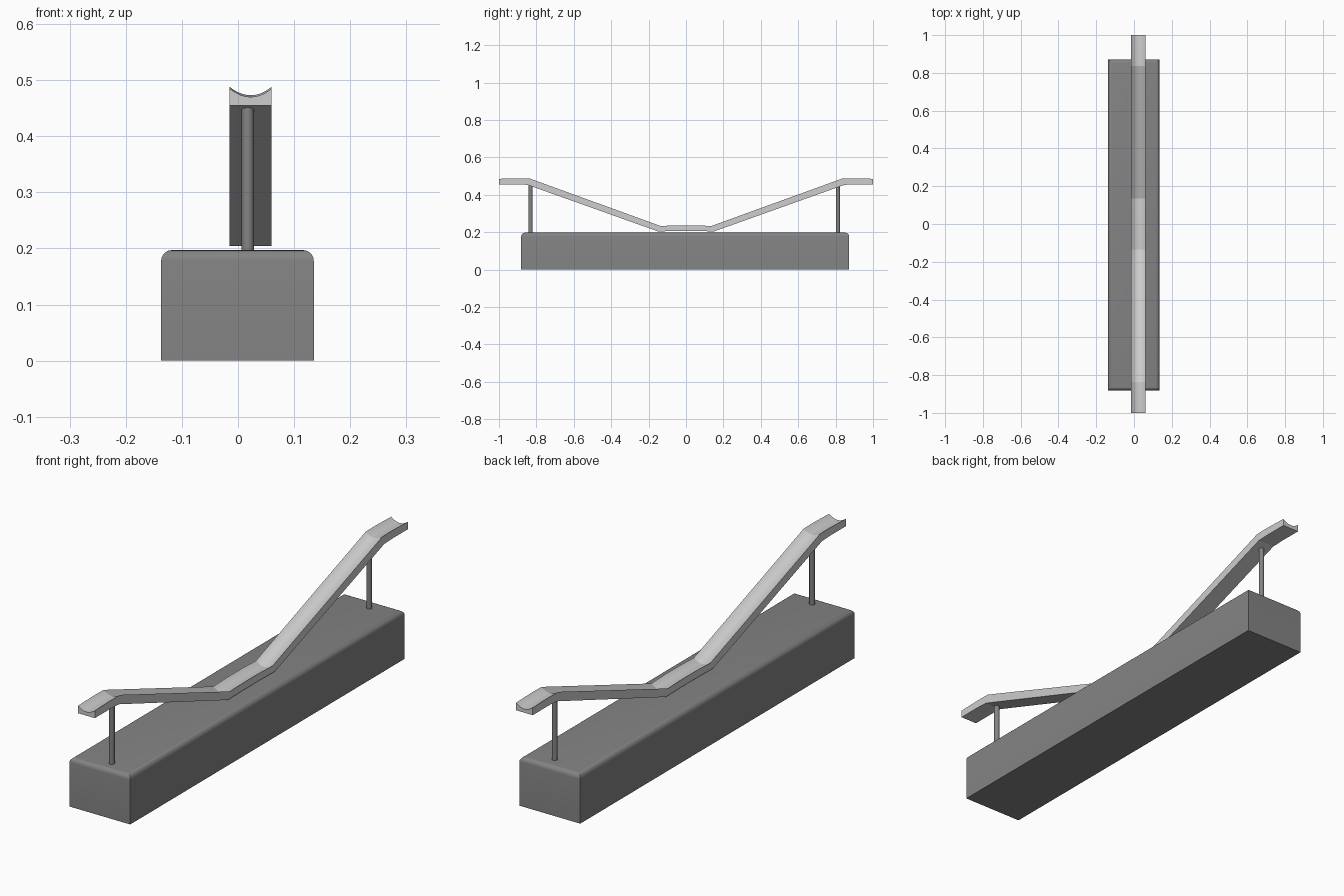
import bpy, bmesh, math

cube = bpy.data.objects.get("Cube")
if cube:
    bpy.data.objects.remove(cube, do_unlink=True)


def material(name, value):
    m = bpy.data.materials.new(name)
    m.use_nodes = True
    color = (value, value, value, 1)
    m.diffuse_color = color
    m.node_tree.nodes["Principled BSDF"].inputs["Base Color"].default_value = color
    return m


dark = material("dark grey", 0.23)
light = material("light grey", 0.61)


def finish(bm, name, mat, angle):
    bmesh.ops.recalc_face_normals(bm, faces=bm.faces)
    mesh = bpy.data.meshes.new(name)
    bm.to_mesh(mesh)
    bm.free()
    mesh.materials.append(mat)
    obj = bpy.data.objects.new(name, mesh)
    bpy.context.collection.objects.link(obj)
    bpy.ops.object.select_all(action="DESELECT")
    obj.select_set(True)
    bpy.context.view_layer.objects.active = obj
    bpy.ops.object.shade_smooth_by_angle(angle=math.radians(angle))
    return obj


# Base block with rounded top edges
bm = bmesh.new()
bmesh.ops.create_cube(bm, size=1)
for v in bm.verts:
    v.co.x = v.co.x * 0.272 - 0.001
    v.co.y = v.co.y * 1.752 - 0.005
    v.co.z = (v.co.z + 0.5) * 0.197
top = [e for e in bm.edges if all(v.co.z > 0.1 for v in e.verts)]
bmesh.ops.bevel(bm, geom=top, offset=0.019, segments=5, profile=0.5, affect="EDGES")
finish(bm, "base", dark, 35)

# Chute: a block section with a hollow top, swept along a bent path
MID_X, HALF_W, DIP, STEPS = 0.0225, 0.0375, 0.015, 12
# each station: y of top, z of rim, y of underside, z of underside
half_path = [(1.0, 0.485, 1.0, 0.455), (0.9, 0.488, 0.9, 0.455),
             (0.837, 0.487, 0.848, 0.453), (0.136, 0.233, 0.15, 0.204),
             (0.05, 0.236, 0.05, 0.206)]
path = half_path + [(-a, b, -c, d) for a, b, c, d in reversed(half_path)]

bm = bmesh.new()
rings = []
for ty, tz, by, bz in path:
    ring = [bm.verts.new((MID_X - HALF_W, by, bz))]
    for i in range(STEPS + 1):
        t = 2 * i / STEPS - 1
        ring.append(bm.verts.new((MID_X + HALF_W * t, ty, tz - DIP * (1 - t * t))))
    ring.append(bm.verts.new((MID_X + HALF_W, by, bz)))
    rings.append(ring)
for a, b in zip(rings, rings[1:]):
    for i in range(len(a)):
        j = (i + 1) % len(a)
        bm.faces.new((a[i], a[j], b[j], b[i]))
bm.faces.new(rings[0])
bm.faces.new(rings[-1])
finish(bm, "chute", light, 15)

# Support posts
for name, y in (("front_post", -0.831), ("back_post", 0.813)):
    bm = bmesh.new()
    bmesh.ops.create_cone(bm, cap_ends=True, segments=24, radius1=0.011,
                          radius2=0.011, depth=0.268)
    bmesh.ops.translate(bm, verts=bm.verts, vec=(0.0175, y, 0.324))
    finish(bm, name, dark, 35)
